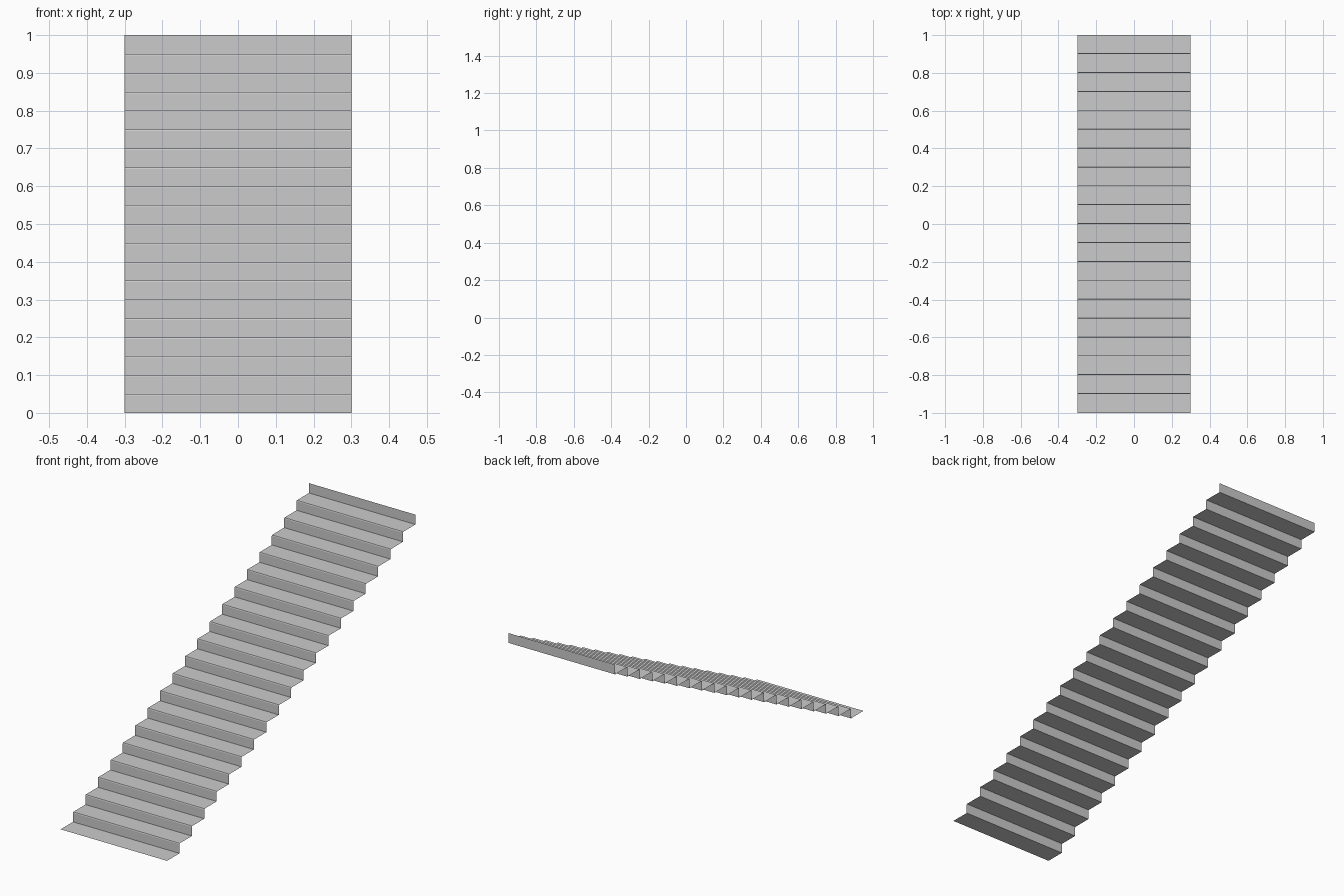
import bpy, bmesh

if "Cube" in bpy.data.objects:
    bpy.data.objects.remove(bpy.data.objects["Cube"])

STEPS, HALF_W = 20, 0.3
RUN, RISE = 0.1, 0.05
CH = 0.004  # small eased edge at each step nose

# Side profile (y, z): tread, riser, eased nose, repeated
profile = [(-1.0, 0.0)]
for i in range(STEPS):
    y, z = -1 + (i + 1) * RUN, i * RISE
    profile += [(y, z), (y, z + RISE - CH)]
    last = i == STEPS - 1
    profile.append((y if last else y + CH * 0.5, z + RISE))

# Folded open sheet across the width
bm = bmesh.new()
rows = [[bm.verts.new((x, y, z)) for x in (-HALF_W, HALF_W)] for y, z in profile]
for a, b in zip(rows, rows[1:]):
    bm.faces.new((a[0], a[1], b[1], b[0]))
mesh = bpy.data.meshes.new("stair_sheet")
bm.to_mesh(mesh)
bm.free()
bpy.context.collection.objects.link(bpy.data.objects.new("stair_sheet", mesh))
